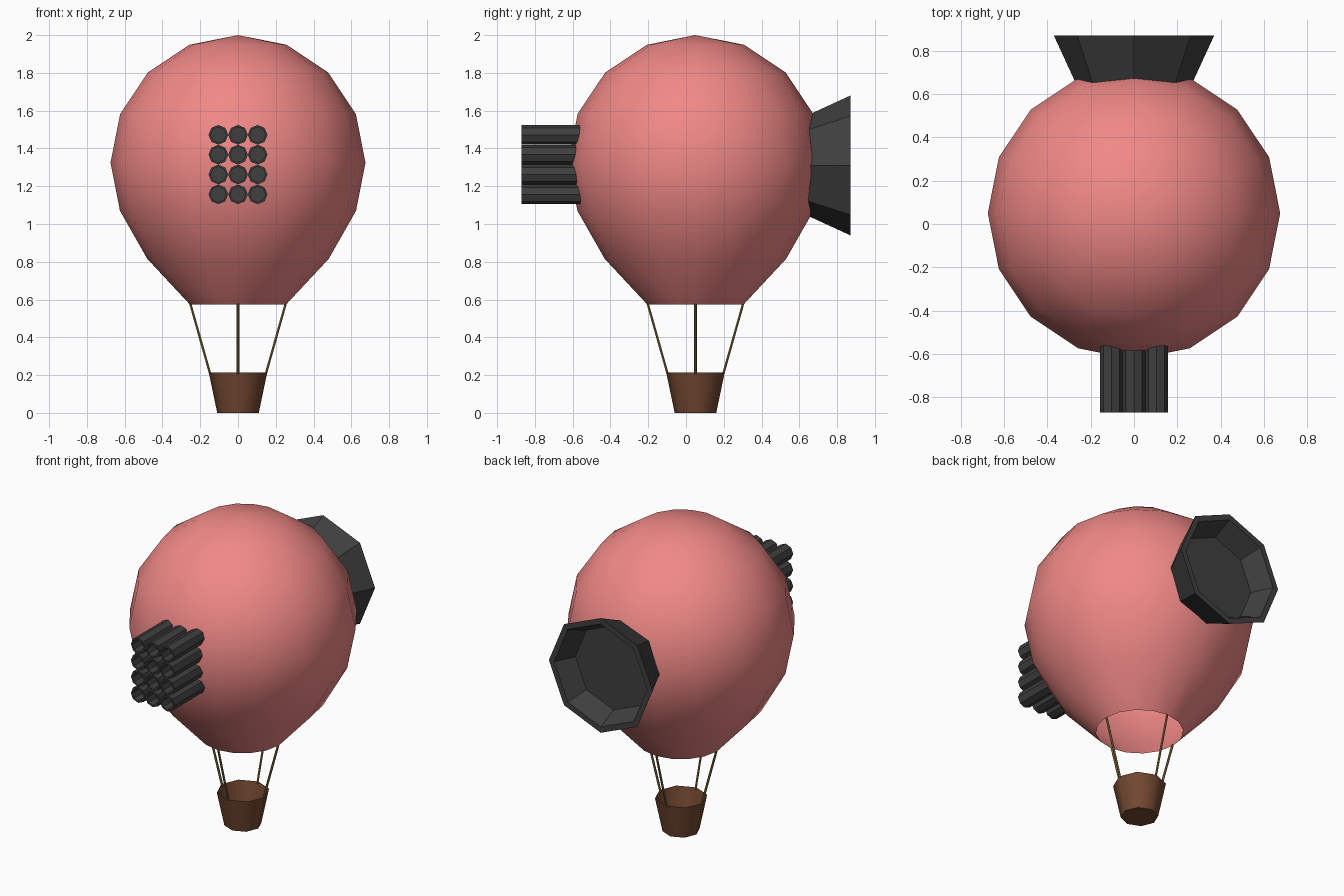
import bpy, bmesh, math
from mathutils import Vector, Matrix

if "Cube" in bpy.data.objects:
    bpy.data.objects.remove(bpy.data.objects["Cube"])

CY = 0.05  # y of the balloon and basket axis


def material(name, rgb):
    m = bpy.data.materials.new(name)
    m.diffuse_color = (*rgb, 1)
    m.use_nodes = True
    m.node_tree.nodes["Principled BSDF"].inputs["Base Color"].default_value = m.diffuse_color
    return m


PINK = material("pink_fabric", (0.87, 0.25, 0.24))
DARK = material("dark_metal", (0.05, 0.05, 0.05))
BROWN = material("brown_wicker", (0.17, 0.065, 0.03))
ROPE = material("rope_fibre", (0.26, 0.16, 0.05))


def lathe(name, profile, sides, mat, matrix, smooth=None):
    """Revolve (radius, height) points about local z; radius 0 closes to a cap."""
    bm = bmesh.new()
    rings = []
    for r, h in profile:
        n = 1 if r == 0 else sides
        rings.append([bm.verts.new((r * math.cos(2 * math.pi * i / sides),
                                    r * math.sin(2 * math.pi * i / sides), h))
                      for i in range(n)])
    for a, b in zip(rings, rings[1:]):
        for i in range(sides):
            j = (i + 1) % sides
            quad = [a[i % len(a)], a[j % len(a)], b[j % len(b)], b[i % len(b)]]
            bm.faces.new(list(dict.fromkeys(quad)))
    bm.transform(matrix)
    bmesh.ops.recalc_face_normals(bm, faces=bm.faces)
    me = bpy.data.meshes.new(name)
    bm.to_mesh(me)
    bm.free()
    ob = bpy.data.objects.new(name, me)
    bpy.context.collection.objects.link(ob)
    me.materials.append(mat)
    if smooth:
        bpy.ops.object.select_all(action='DESELECT')
        ob.select_set(True)
        bpy.context.view_layer.objects.active = ob
        bpy.ops.object.shade_smooth_by_angle(angle=math.radians(smooth))
    return ob


# Balloon envelope: 16-sided sphere, drawn in to an open mouth
R, CZ = 0.675, 1.325
sphere = [(R * math.sin(k * math.pi / 8), CZ + R * math.cos(k * math.pi / 8)) for k in range(1, 5)]
profile = [(0, CZ + R)] + sphere + [(0.625, 1.07), (0.48, 0.815), (0.256, 0.575)]
lathe("balloon_envelope", profile, 16, PINK, Matrix.Translation((0, CY, 0)), 60)

# Basket: open tapered tub
lathe("basket", [(0, 0), (0.11, 0), (0.155, 0.215)], 8, BROWN,
      Matrix.Translation((0, CY, 0)), 60)

# Ropes from the mouth to the basket rim
for i in range(4):
    d = Vector((math.cos(i * math.pi / 2), math.sin(i * math.pi / 2), 0))
    low = d * 0.147 + Vector((0, CY, 0.205))
    high = d * 0.253 + Vector((0, CY, 0.58))
    axis = high - low
    mat = Matrix.Translation(low) @ axis.to_track_quat('Z', 'Y').to_matrix().to_4x4()
    lathe(f"rope_{i + 1}", [(0, 0), (0.007, 0), (0.007, axis.length), (0, axis.length)],
          6, ROPE, mat)

# Front block of barrels, each with a hollow muzzle
to_front = Matrix.Rotation(math.pi / 2, 4, 'X')
for col in range(3):
    for row in range(4):
        pos = Matrix.Translation(((col - 1) * 0.104, 0, 1.157 + row * 0.105))
        lathe(f"barrel_{col + 1}_{row + 1}",
              [(0, 0.53), (0.052, 0.53), (0.052, 0.87), (0.041, 0.87), (0.041, 0.79), (0, 0.79)],
              8, DARK, pos @ to_front)

# Rear thruster: flared octagonal nozzle with recessed floor
to_back = Matrix.Rotation(-math.pi / 2, 4, 'X')
lathe("rear_thruster",
      [(0, 0.62), (0.255, 0.62), (0.37, 0.87), (0.332, 0.87), (0.272, 0.74), (0, 0.74)],
      8, DARK, Matrix.Translation((0, 0, 1.31)) @ to_back)
